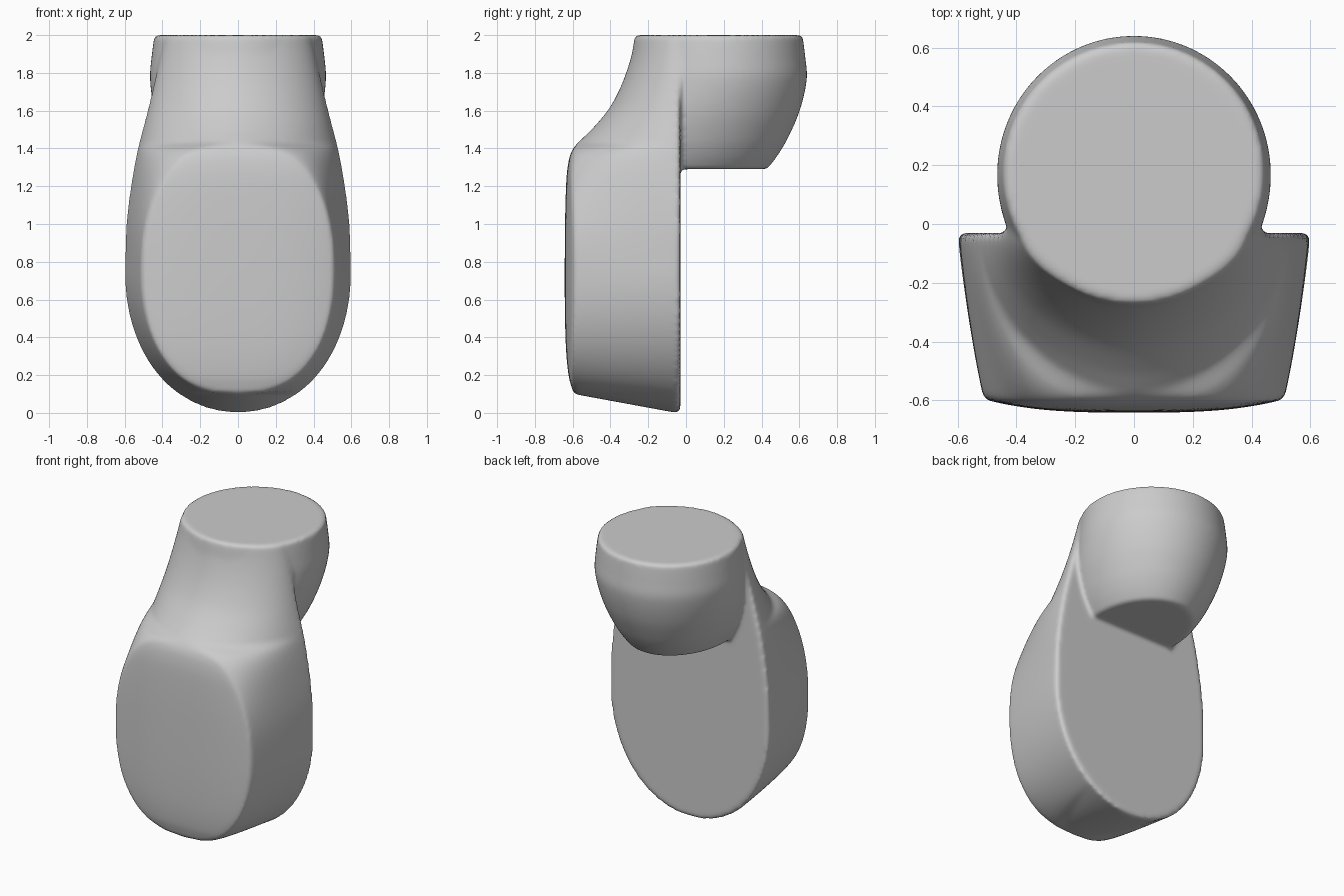
import bpy, math

if "Cube" in bpy.data.objects:
    bpy.data.objects.remove(bpy.data.objects["Cube"])


def curve(keys, z):
    """Smooth interpolation through (z, value) keys."""
    if z <= keys[0][0]:
        return keys[0][1]
    if z >= keys[-1][0]:
        return keys[-1][1]
    n = len(keys)
    i = next(k for k in range(n - 1) if keys[k + 1][0] >= z)

    def slope(k):
        a, b = keys[max(k - 1, 0)], keys[min(k + 1, n - 1)]
        return (b[1] - a[1]) / (b[0] - a[0])
    (z0, v0), (z1, v1) = keys[i], keys[i + 1]
    h = z1 - z0
    t = (z - z0) / h
    return (v0 * (1 + 2 * t) * (1 - t) ** 2 + v1 * t * t * (3 - 2 * t)
            + h * slope(i) * t * (1 - t) ** 2 - h * slope(i + 1) * t * t * (1 - t))


def oval(z, mid, half, width, power):
    """Half width of an upright oval at height z."""
    d = abs(z - mid) / half
    return width * (1 - d ** power) ** (1 / power) if d < 1 else 0.0


def loft(name, rings):
    n = len(rings[0])
    verts = [v for r in rings for v in r]
    faces = [(j * n + i, j * n + (i + 1) % n, (j + 1) * n + (i + 1) % n, (j + 1) * n + i)
             for j in range(len(rings) - 1) for i in range(n)]
    faces += [tuple(reversed(range(n))), tuple(range(len(verts) - n, len(verts)))]
    me = bpy.data.meshes.new(name)
    me.from_pydata(verts, [], faces)
    ob = bpy.data.objects.new(name, me)
    bpy.context.collection.objects.link(ob)
    return ob


# Front shell: horizontal sections with a flat back and a narrower front face
BACK = -0.03
WIDE = [(0.75, 0.6), (1.0, 0.592), (1.2, 0.567), (1.4, 0.53), (1.55, 0.492),
        (1.7, 0.455), (1.85, 0.42), (2.0, 0.385)]
FRONT = [(0.1, -0.595), (0.2, -0.622), (0.4, -0.638), (0.8, -0.642), (1.2, -0.635),
         (1.34, -0.62), (1.41, -0.59), (1.5, -0.5), (1.6, -0.415), (1.7, -0.358),
         (1.8, -0.317), (1.9, -0.287), (2.0, -0.266)]
POW_X = [(0.06, 1.0), (0.3, 1.5), (0.6, 1.7), (1.0, 1.7), (1.4, 1.1), (2.0, 1.15)]
POW_Y = [(0.06, 2.0), (0.6, 1.7), (1.0, 1.7), (1.4, 1.1), (2.0, 1.15)]


def shell_ring(z):
    w = oval(z, 0.75, 0.75, 0.6, 2.1) if z < 0.75 else curve(WIDE, z)
    g = oval(z, 0.76, 0.66, 0.51, 2.3)
    f = curve(FRONT, z) if z > 0.1 else -0.05 - 5.45 * z
    dome = 0.045 * (g / 0.51) ** 2
    px, py = curve(POW_X, z), curve(POW_Y, z)
    half = []
    for i in range(25):
        a = math.pi / 2 * i / 24
        c, s = max(math.cos(a), 0), math.sin(a)
        half.append((g + (w - g) * c ** px, BACK + (f + dome - BACK) * s ** py))
    for i in range(1, 13):
        t = 1 - i / 12
        half.append((g * t, f + dome * t ** 3))
    pts = [(-x, y) for x, y in half] + [(x, y) for x, y in reversed(half[:-1])]
    return [(x, y, z) for x, y in pts]


shell = loft("body", [shell_ring(0.002 + 1.988 * (k / 150) ** 1.2) for k in range(151)])

# Round neck: bowl-shaped at the back, flat underneath
NECK_BACK = [(1.29, 0.43), (1.36, 0.483), (1.45, 0.537), (1.6, 0.602), (1.77, 0.64),
             (1.88, 0.632), (2.0, 0.617)]
NECK_FRONT = [(1.29, -0.38), (1.45, -0.38), (1.6, -0.36), (1.77, -0.31), (2.0, -0.27)]
NECK_WIDE = [(1.29, 0.31), (1.36, 0.355), (1.45, 0.397), (1.6, 0.443), (1.77, 0.466),
             (1.88, 0.458), (2.0, 0.443)]


def neck_ring(z):
    b, f, w = curve(NECK_BACK, z), curve(NECK_FRONT, z), curve(NECK_WIDE, z)
    angles = [2 * math.pi * i / 96 for i in range(96)]
    return [(w * math.cos(a), (b + f) / 2 + (b - f) / 2 * math.sin(a), z) for a in angles]


neck = loft("neck_helper", [neck_ring(1.29 + 0.71 * k / 50) for k in range(51)])
neck.hide_render = True
neck.hide_set(True)

# Merge neck and shell, then soften all edges and the joint
union = shell.modifiers.new("union", 'BOOLEAN')
union.operation = 'UNION'
union.solver = 'EXACT'
union.object = neck
remesh = shell.modifiers.new("remesh", 'REMESH')
remesh.mode = 'VOXEL'
remesh.voxel_size = 0.014
remesh.use_smooth_shade = True
smooth = shell.modifiers.new("smooth", 'SMOOTH')
smooth.factor = 0.5
smooth.iterations = 8

# Bake the result and drop the helper
bpy.context.view_layer.update()
deps = bpy.context.evaluated_depsgraph_get()
baked = bpy.data.meshes.new_from_object(shell.evaluated_get(deps))
shell.modifiers.clear()
shell.data = baked
bpy.data.objects.remove(neck)
for p in baked.polygons:
    p.use_smooth = True
